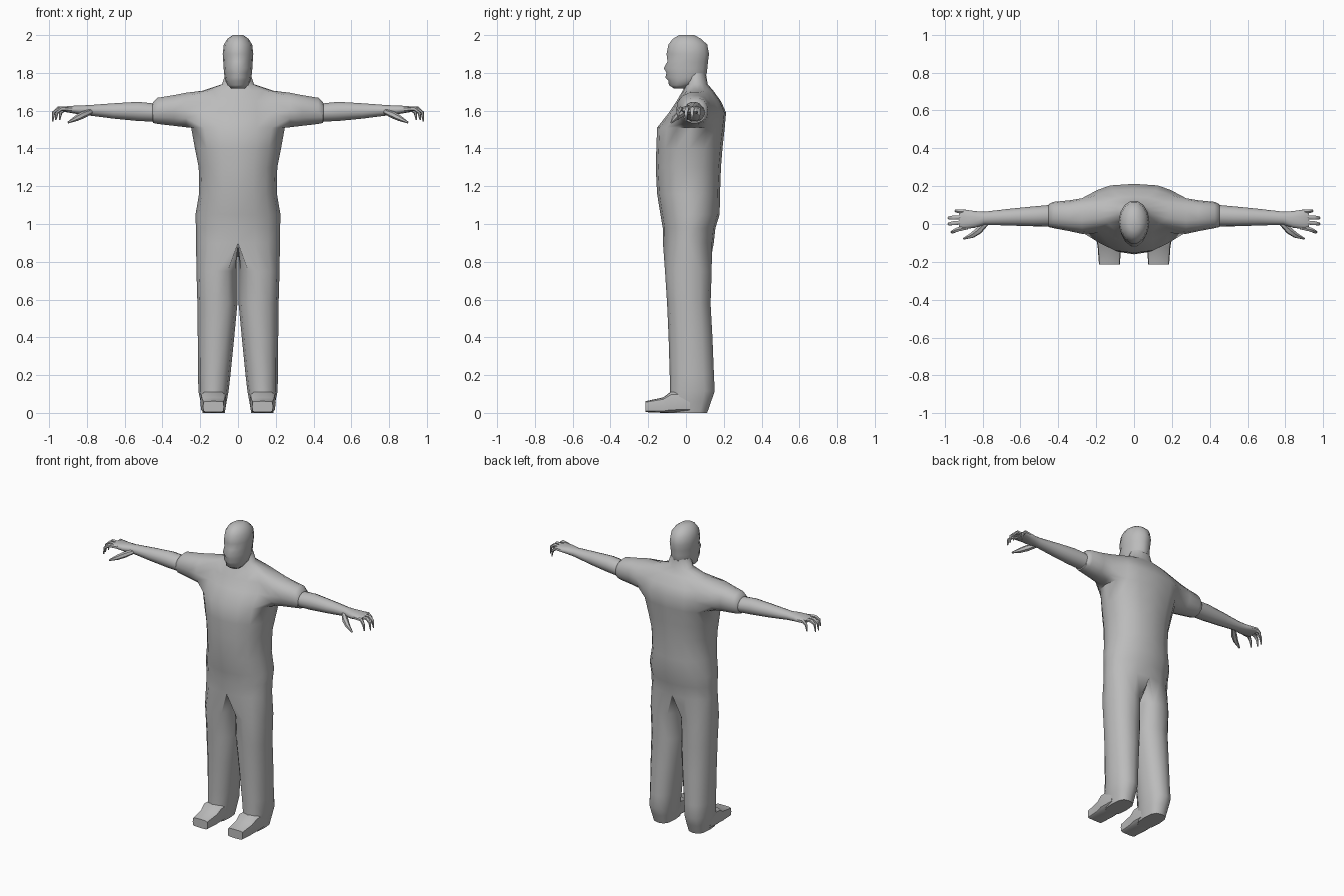
import bpy, bmesh, math
from mathutils import Vector

if "Cube" in bpy.data.objects:
    bpy.data.objects.remove(bpy.data.objects["Cube"])

grey = bpy.data.materials.new("plain_grey")
grey.diffuse_color = (0.5, 0.5, 0.5, 1)
grey.use_nodes = True
grey.node_tree.nodes["Principled BSDF"].inputs["Base Color"].default_value = grey.diffuse_color


def finish(name, bm, mirror, angle, merge=False):
    bmesh.ops.recalc_face_normals(bm, faces=bm.faces)
    mesh = bpy.data.meshes.new(name)
    bm.to_mesh(mesh)
    bm.free()
    mesh.materials.append(grey)
    ob = bpy.data.objects.new(name, mesh)
    bpy.context.collection.objects.link(ob)
    bpy.ops.object.select_all(action='DESELECT')
    ob.select_set(True)
    bpy.context.view_layer.objects.active = ob
    bpy.ops.object.shade_smooth_by_angle(angle=math.radians(angle))
    if mirror:
        mod = ob.modifiers.new("mirror", 'MIRROR')
        mod.use_mirror_merge = merge
        mod.merge_threshold = 0.0005
    return ob


def section(axis, n, t, a0, a1, b0, b1, p, p_back=None):
    """Rounded cross-section; p is the squareness (p_back for the +b half)."""
    ring = []
    for i in range(n):
        w = 2 * math.pi * i / n
        c, s = math.cos(w), math.sin(w)
        q = p_back if p_back and s > 1e-6 else p
        a = (a0 + a1) / 2 + (a1 - a0) / 2 * math.copysign(abs(c) ** (2 / q), c)
        b = (b0 + b1) / 2 + (b1 - b0) / 2 * math.copysign(abs(s) ** (2 / q), s)
        ring.append({'x': (t, a, b), 'y': (a, t, b), 'z': (a, b, t)}[axis])
    return ring


def bridge(bm, a, b):
    n = len(a)
    for i in range(n):
        j = (i + 1) % n
        bm.faces.new((a[i], a[j], b[j], b[i]))


def extend(bm, loop, rings):
    """Continue an open loop through rings, matching the nearest vertices."""
    for pts in rings:
        n = len(loop)
        options = [[d[(i + k) % n] for i in range(n)] for d in (pts, pts[::-1]) for k in range(n)]
        best = min(options, key=lambda o: sum((v.co - Vector(p)).length_squared
                                              for v, p in zip(loop, o)))
        new = [bm.verts.new(p) for p in best]
        bridge(bm, loop, new)
        loop = new
    bm.faces.new(loop)


def skin(name, rings, mirror=False, angle=55):
    bm = bmesh.new()
    loops = [[bm.verts.new(p) for p in ring] for ring in rings]
    for a, b in zip(loops, loops[1:]):
        bridge(bm, a, b)
    bm.faces.new(loops[0])
    bm.faces.new(loops[-1])
    return finish(name, bm, mirror, angle)


def tube(name, path, radii, n=6):
    pts = [Vector(p) for p in path]
    rings = []
    for i, p in enumerate(pts):
        d = (pts[min(i + 1, len(pts) - 1)] - pts[max(i - 1, 0)]).normalized()
        u = d.cross(Vector((0, 1, 0))).normalized()
        v = d.cross(u)
        rings.append([p + radii[i] * (math.cos(w) * u + math.sin(w) * v)
                      for w in (2 * math.pi * k / n for k in range(n))])
    return skin(name, rings, True)


# torso and neck: z, half width, front, back, squareness front and back
torso = [(0.90, 0.222, -0.122, 0.147, 2.1, 2.1), (0.98, 0.223, -0.123, 0.156, 2.1, 2.1),
         (1.05, 0.225, -0.135, 0.178, 2.1, 2.1), (1.16, 0.206, -0.153, 0.18, 2.1, 2.2),
         (1.30, 0.208, -0.16, 0.185, 2.1, 2.3), (1.40, 0.228, -0.157, 0.193, 2.1, 2.4),
         (1.51, 0.248, -0.153, 0.205, 2.1, 2.6), (1.59, 0.25, -0.09, 0.212, 2.1, 2.8),
         (1.65, 0.24, -0.05, 0.185, 2.1, 2.6), (1.705, 0.19, -0.018, 0.145, 2.1, 2.2),
         (1.74, 0.085, 0.0, 0.115, 2, 2), (1.80, 0.065, 0.0, 0.105, 2, 2)]
bm = bmesh.new()
loops = [[bm.verts.new(p) for p in section('z', 16, z, -w, w, f, b, p, q)]
         for z, w, f, b, p, q in torso]
side = (14, 15, 0, 1)  # shoulder opening columns
for k, (a, b) in enumerate(zip(loops, loops[1:])):
    for i in range(16):
        if not (6 <= k <= 8 and i in side):
            j = (i + 1) % 16
            bm.faces.new((a[i], a[j], b[j], b[i]))
bm.faces.new(loops[-1])

# arm grown out of the shoulder opening: sleeve, cuff step, forearm, palm
cols = side + (2,)
shoulder = ([loops[6][i] for i in cols] + [loops[7][2], loops[8][2]]
            + [loops[9][i] for i in reversed(cols)] + [loops[8][14], loops[7][14]])
arm = [(0.275, -0.052, 0.136, 1.51, 1.697, 2.2), (0.34, -0.038, 0.125, 1.518, 1.684, 2.2),
       (0.425, -0.022, 0.117, 1.528, 1.67, 2.2), (0.45, -0.016, 0.105, 1.534, 1.645, 2.2),
       (0.452, -0.012, 0.1, 1.541, 1.64, 2), (0.53, -0.012, 0.093, 1.544, 1.648, 2),
       (0.66, -0.008, 0.08, 1.557, 1.64, 2), (0.79, -0.004, 0.065, 1.574, 1.63, 2),
       (0.84, -0.02, 0.068, 1.58, 1.628, 2.3), (0.90, -0.027, 0.077, 1.59, 1.625, 2.5),
       (0.925, -0.022, 0.072, 1.594, 1.616, 2.5)]
extend(bm, shoulder, [section('x', 14, *s) for s in arm])

# leg grown out of half of the pelvis opening, closed by a crotch line
crotch = [bm.verts.new((0, y, 0.885)) for y in (0.08, 0.01, -0.06)]
hip = [loops[0][i % 16] for i in range(12, 21)] + crotch
leg = [(0.75, 0.003, 0.22, -0.111, 0.136, 2.2), (0.58, 0.003, 0.215, -0.1, 0.13, 2.2),
       (0.40, 0.02, 0.213, -0.092, 0.14, 2.2), (0.20, 0.04, 0.211, -0.086, 0.148, 2.2),
       (0.115, 0.05, 0.21, -0.085, 0.152, 2.3), (0.06, 0.06, 0.198, -0.085, 0.133, 2.6),
       (0.0, 0.07, 0.187, -0.085, 0.112, 2.8)]
extend(bm, hip, [section('z', 12, *s) for s in leg])
bmesh.ops.bisect_plane(bm, geom=bm.verts[:] + bm.edges[:] + bm.faces[:], dist=1e-5,
                       plane_co=(0, 0, 0), plane_no=(-1, 0, 0), clear_outer=True)
finish("body", bm, True, 55, merge=True)

# head with chin, lips, nose and brow in the profile
head = [(1.718, 0.035, -0.065, -0.005), (1.735, 0.055, -0.092, 0.04),
        (1.758, 0.066, -0.096, 0.09), (1.776, 0.07, -0.112, 0.104),
        (1.80, 0.074, -0.106, 0.113), (1.825, 0.076, -0.121, 0.116),
        (1.86, 0.078, -0.101, 0.119), (1.90, 0.081, -0.106, 0.125),
        (1.95, 0.075, -0.096, 0.115), (1.98, 0.056, -0.072, 0.082),
        (2.0, 0.028, -0.038, 0.045)]
skin("head", [section('z', 14, z, -w, w, f, b, 1.9, 2) for z, w, f, b in head], angle=65)

# front of the shoes
shoe = [(-0.215, 0.075, 0.185, 0.004, 0.062, 6), (-0.12, 0.068, 0.192, 0.0, 0.082, 5),
        (-0.08, 0.062, 0.2, 0.0, 0.113, 4), (0.02, 0.066, 0.197, 0.0, 0.115, 4)]
skin("shoe", [section('y', 12, *s) for s in shoe], True, 40)

# curled fingers: base y, tip y, tip x, tip z
for i, (y0, y1, x, z) in enumerate([(-0.018, -0.042, 0.965, 1.55), (0.01, 0.0, 0.982, 1.543),
                                    (0.037, 0.032, 0.982, 1.545), (0.063, 0.069, 0.945, 1.55)]):
    ym = (y0 + y1) / 2
    tube(f"finger_{i + 1}", [(0.88, y0, 1.607), (x - 0.03, ym, 1.61),
                             (x - 0.006, y1, 1.59), (x, y1, z)],
         [0.012, 0.012, 0.009, 0.004])

# thumbs
tube("thumb", [(0.78, 0.005, 1.595), (0.82, -0.035, 1.578), (0.855, -0.06, 1.56),
               (0.90, -0.078, 1.537)], [0.014, 0.019, 0.015, 0.005])
